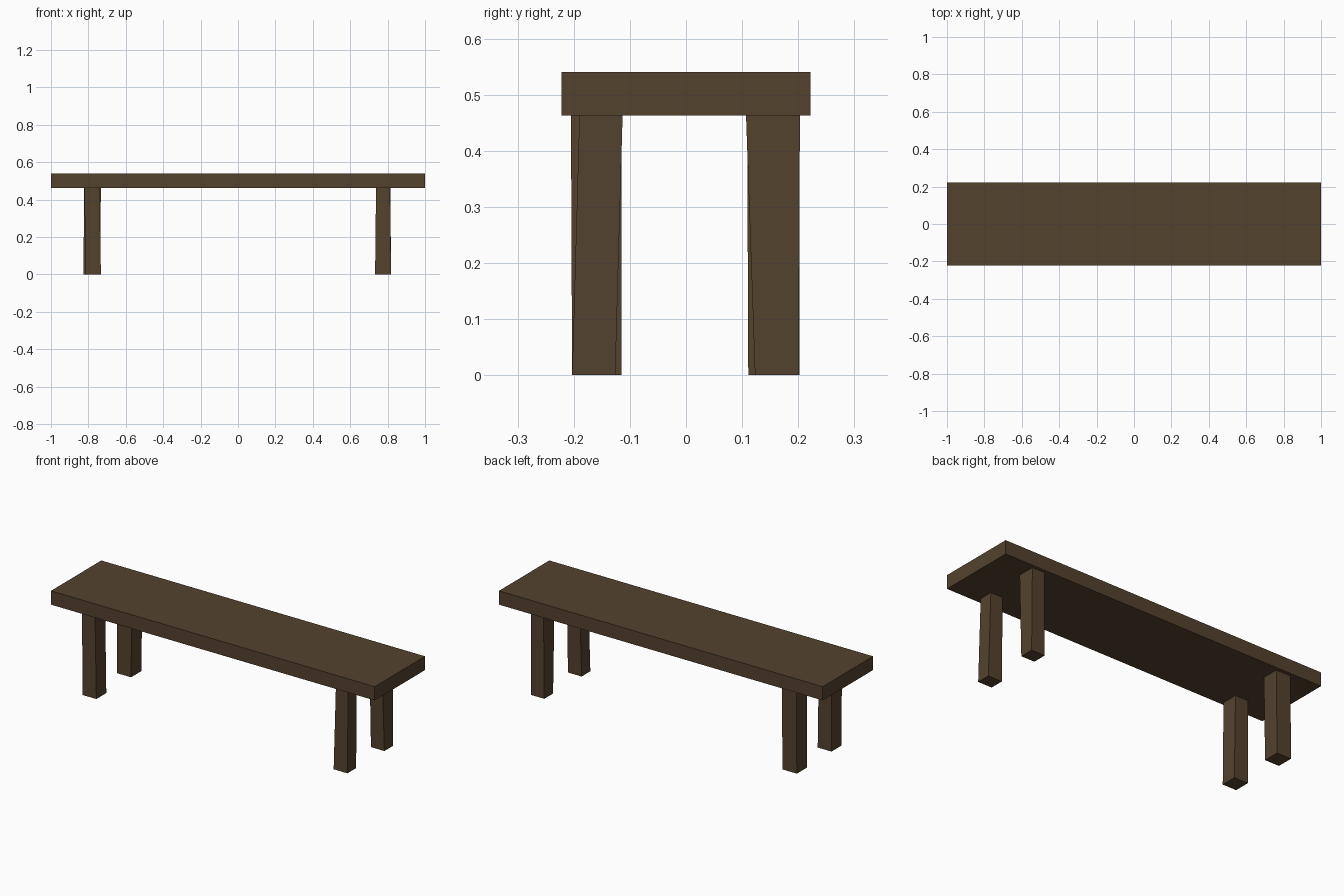
import bpy

if "Cube" in bpy.data.objects:
    bpy.data.objects.remove(bpy.data.objects["Cube"])

wood = bpy.data.materials.new("dark brown wood")
wood.diffuse_color = (0.088, 0.055, 0.027, 1)
wood.use_nodes = True
wood.node_tree.nodes["Principled BSDF"].inputs["Base Color"].default_value = wood.diffuse_color


def tapered_block(name, z0, z1, bottom, top):
    """Block between two rectangles, each given as (x0, x1, y0, y1)."""
    verts = []
    for z, (x0, x1, y0, y1) in ((z0, bottom), (z1, top)):
        verts += [(x0, y0, z), (x1, y0, z), (x1, y1, z), (x0, y1, z)]
    faces = [(3, 2, 1, 0), (4, 5, 6, 7)]
    faces += [(i, (i + 1) % 4, (i + 1) % 4 + 4, i + 4) for i in range(4)]
    mesh = bpy.data.meshes.new(name)
    mesh.from_pydata(verts, [], faces)
    mesh.materials.append(wood)
    obj = bpy.data.objects.new(name, mesh)
    bpy.context.collection.objects.link(obj)
    return obj


# Seat plank
SEAT_BOTTOM, SEAT_TOP = 0.463, 0.54
plank = (-1.0, 1.0, -0.222, 0.222)
tapered_block("seat", SEAT_BOTTOM, SEAT_TOP, plank, plank)

# Four slightly irregular rough-hewn legs: bottom and top rectangles
legs = {
    "front_right_leg": ((0.733, 0.818, -0.203, -0.126), (0.738, 0.813, -0.190, -0.113)),
    "back_right_leg": ((0.735, 0.818, 0.123, 0.201), (0.738, 0.815, 0.107, 0.203)),
    "front_left_leg": ((-0.818, -0.733, -0.203, -0.115), (-0.820, -0.740, -0.205, -0.115)),
    "back_left_leg": ((-0.826, -0.738, 0.111, 0.202), (-0.823, -0.733, 0.109, 0.202)),
}
for name, (bottom, top) in legs.items():
    tapered_block(name, 0.0, SEAT_BOTTOM, bottom, top)
